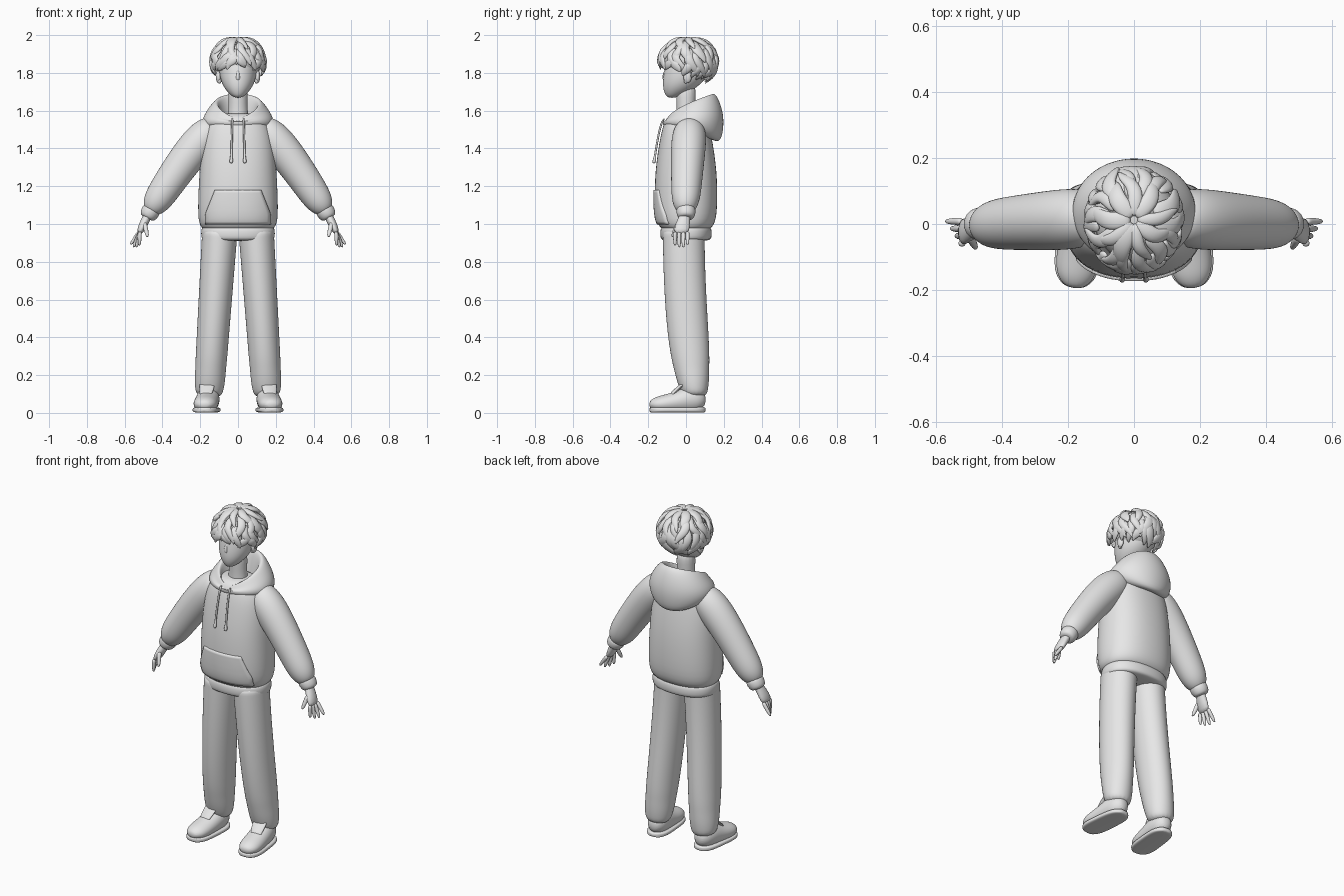
import bpy, bmesh, math, random
from mathutils import Vector, Matrix

if "Cube" in bpy.data.objects:
    bpy.data.objects.remove(bpy.data.objects["Cube"])
random.seed(4)
ACROSS, UPWARD = Vector((0, 1, 0)), Vector((0, 0, 1))

grey = bpy.data.materials.new("plain_grey")
grey.use_nodes = True
grey.diffuse_color = (0.8, 0.8, 0.8, 1)
shader = grey.node_tree.nodes["Principled BSDF"]
shader.inputs["Base Color"].default_value = grey.diffuse_color


def sample(steps, rule):
    """Evaluate a rule at even steps from start to end."""
    return [rule(step / steps) for step in range(steps + 1)]


def skin(bm, rings, caps=True):
    """Join closed rings of points into a surface."""
    rows = [[bm.verts.new(point) for point in ring] for ring in rings]
    for lower, upper in zip(rows, rows[1:]):
        for i in range(len(lower)):
            bm.faces.new((lower[i - 1], lower[i], upper[i], upper[i - 1]))
    if caps:
        bm.faces.new(rows[0])
        bm.faces.new(rows[-1])


def loft(bm, rows, ref=ACROSS, sides=16, power=2):
    """Each row holds x, y, z, half width and half depth along ref."""
    centres = [Vector(row[:3]) for row in rows]
    last = len(rows) - 1
    rings = []
    for k, (*_, width, depth) in enumerate(rows):
        tangent = centres[min(k + 1, last)] - centres[max(k - 1, 0)]
        side = ref.cross(tangent).normalized()
        ring = []
        for i in range(sides):
            angle = math.tau * (i + 0.5) / sides
            c, s = (math.copysign(abs(value) ** (2 / power), value)
                    for value in (math.cos(angle), math.sin(angle)))
            point = centres[k] + side * c * width + ref * s * depth
            point.z = max(point.z, 0)
            ring.append(point)
        rings.append(ring)
    skin(bm, rings)


def ball(bm, centre, size):
    place = Matrix.Translation(centre) @ Matrix.Diagonal((*size, 1))
    bmesh.ops.create_uvsphere(bm, u_segments=20, v_segments=14, radius=1, matrix=place)


def finish(name, bm, mirror=False, subdivide=2):
    """Turn the bmesh into a smooth grey object."""
    bmesh.ops.recalc_face_normals(bm, faces=bm.faces)
    mesh = bpy.data.meshes.new(name)
    bm.to_mesh(mesh)
    bm.free()
    mesh.materials.append(grey)
    for face in mesh.polygons:
        face.use_smooth = True
    ob = bpy.data.objects.new(name, mesh)
    bpy.context.collection.objects.link(ob)
    if mirror:
        ob.modifiers.new("mirror", 'MIRROR').use_mirror_merge = False
    if subdivide:
        smooth = ob.modifiers.new("smooth", 'SUBSURF')
        smooth.levels = smooth.render_levels = subdivide
    return ob


def part(name, rows, mirror=False, **options):
    bm = bmesh.new()
    loft(bm, rows, **options)
    return finish(name, bm, mirror)


def stack(*levels):
    """Centred rows from height, half width and half depth."""
    return [(0, 0, height, width, depth) for height, width, depth in levels]


# Sweater body and hem
body = part("sweater_body", stack(
    (.96, .17, .11), (.98, .2, .14), (1.03, .22, .17), (1.25, .21, .17), (1.4, .2, .15),
    (1.5, .18, .13), (1.56, .14, .11), (1.59, .08, .07)), power=2.3)
part("hem_band", stack(
    (.91, .18, .12), (.92, .2, .14), (.98, .2, .14), (.99, .18, .12)), power=2.3)

# Front pouch pocket laid on the body
bm = bmesh.new()
bmesh.ops.create_grid(bm, x_segments=16, y_segments=12, size=1)
for v in bm.verts:
    flare = min(1, (1 - v.co.y) * .7)
    v.co = (v.co.x * (.12 + .05 * flare), -.4, 1.09 + v.co.y * .09)
pocket = finish("pouch_pocket", bm, subdivide=0)
wrap = pocket.modifiers.new("wrap", 'SHRINKWRAP')
wrap.target, wrap.wrap_method, wrap.use_project_y = body, 'PROJECT', True
thick = pocket.modifiers.new("thick", 'SOLIDIFY')
thick.thickness, thick.offset = .016, 0


# Hood: a collar that deepens into a bag at the back
def hood_section(turn):
    s, c = math.sin(turn * math.tau), math.cos(turn * math.tau)
    back = (1 - c) / 2
    rim = 1.56 + .135 * back ** .6
    section = ((.065, 1.47), (.09, rim - .06), (.105, rim - .01), (.12, rim),
               (.15, rim - .03), (.19, 1.55 + back * .03), (.188, 1.53 - back * .03),
               (.16, 1.52 - back ** 2 * .1), (.09, 1.46))
    return [Vector((r * s, r * .2 - c * r * (1.35 - r * 2.6), height)) for r, height in section]


bm = bmesh.new()
skin(bm, sample(28, hood_section), caps=False)
bmesh.ops.remove_doubles(bm, verts=bm.verts, dist=.0001)
finish("hood", bm)


# Drawstrings with thick tips
def string_row(u):
    radius = .01 if u > .9 else .006
    return .03 + u * .006, -.115 - .055 * u ** .6, 1.56 - u * .24, radius, radius


part("drawstrings", sample(12, string_row), True, sides=8)


# Sleeves: tapering, closed at the shoulder and gathered at the wrist
def sleeve_row(u):
    radius = (.107 - u * .03) * (1 - .3 * (1 - u) ** 8) * (1 - .5 * u ** 16)
    height = 1.5 - u * .44 + .04 * math.sin(math.pi * u ** .7)
    return .12 + u * .35, .02 - u * .024, height, radius, radius * .97


part("sleeves", sample(14, sleeve_row), True)
part("sleeve_cuffs", [(.45, 0, 1.09, .045, .047), (.46, 0, 1.07, .052, .053),
                      (.48, 0, 1.04, .046, .048), (.485, 0, 1.03, .03, .03)], True)

# Hands: palm, then four fingers and a thumb
bm = bmesh.new()
loft(bm, [(.465, 0, 1.07, .024, .03), (.485, -.01, 1.03, .023, .032),
          (.505, -.02, .99, .024, .042), (.525, -.026, .945, .015, .042)], sides=12)


def digit(root, tip, radius):
    root, tip = Vector(root), Vector(tip)
    loft(bm, sample(4, lambda u: (*root.lerp(tip, u), *[radius * (1 - .45 * u ** 3)] * 2)), sides=8)


for k, reach in enumerate((.07, .085, .085, .075)):
    across = .008 - k * .022
    digit((.52, across, .96), (.57 - k * .016, across, .96 - reach), .012)
digit((.497, -.04, 1.01), (.478, -.073, .93), .014)
finish("hands", bm, True, 1)


# Trousers: straight legs sweeping back, gathered at the ankles
def leg_row(u):
    fold = .004 * math.sin(u * 60) if u > .8 else 0
    return (.095 + u * .06, .06 * u ** 2 - .012, .98 - u * .9,
            .096 - u * .014 - .015 * u ** 20 + fold, .113 - .05 * u ** 6 + fold)


part("trouser_legs", sample(18, leg_row), True)


# Shoes: uppers, tongues and soles share one toed-out outline
def shoe_outline(u):
    v = .02 + u * .96
    rounding = (1 - abs(v * 2 - 1) ** 4) ** .5
    return .18 - u * .03, -.195 + u * .3, rounding


def upper_row(u):
    x, y, rounding = shoe_outline(u)
    height = .045 + .026 * min(1, u * 1.5) ** 2
    return x, y, height, rounding * (.068 - u * .006), height * rounding


def sole_row(u):
    x, y, rounding = shoe_outline(u)
    return x, y, .016, rounding * (.073 - u * .006), .015


bm = bmesh.new()
loft(bm, sample(10, upper_row), ref=UPWARD)
loft(bm, sample(4, lambda u: (.172 - u * .01, u * .075 - .085, .09 + u * .07,
                              .03 + .012 * math.sin(u * 2), .014)), ref=UPWARD, sides=12)
finish("shoe_uppers", bm, True)
part("shoe_soles", sample(10, sole_row), True, ref=UPWARD, power=4)


# Neck, head and face
def head_row(u):
    width = .102 * (1 - .8 * (1 - u) ** 5) * (1.05 - u ** 6) ** .5
    return 0, .015 - .09 * (1 - u) ** 3, 1.667 + u * .293, width, width * 1.2


part("neck", stack((1.48, .07, .06), (1.56, .055, .05), (1.64, .05, .05), (1.75, .055, .06)))
part("head", sample(10, head_row))
part("nose", sample(4, lambda u: (0, -.1 - .014 * math.sin(u * 2.2), 1.82 - u * .06,
                                  .007 + u * .007, .012)), sides=10)
bm = bmesh.new()
for height, width in ((1.727, .022), (1.715, .018)):
    ball(bm, (0, -.102, height), (width, .01, .005))
finish("lips", bm, subdivide=0)
bm = bmesh.new()
ball(bm, (.103, .008, 1.78), (.014, .022, .034))
ball(bm, (.098, 0, 1.757), (.01, .012, .014))
finish("ears", bm, True, 0)

# Hair: a cap under overlapping tapered curls
crown = Vector((0, .012, 1.86))


def scalp_point(azimuth, polar, reach):
    spread = math.sin(polar) * reach
    return crown + Vector((.138 * spread * math.sin(azimuth),
                           -.15 * spread * math.cos(azimuth),
                           .126 * reach * math.cos(polar)))


bm = bmesh.new()
ball(bm, (0, .026, 1.865), (.125, .14, .113))
finish("hair_cap", bm, subdivide=0)

bm = bmesh.new()
for count, start, stop in ((9, 4, 65), (14, 28, 98), (17, 55, 125), (19, 82, 150)):
    for k in range(count):
        azimuth = math.tau * (k + random.uniform(.25, .75)) / count
        back = (1 - math.cos(azimuth)) / 2
        end = min(stop, 104 + back * 40) + random.uniform(-5, 5)
        begin = min(start, end - 35)
        sway = random.uniform(.08, .2) * random.choice((-1, 1))
        flick = random.uniform(.03, .16)
        breadth = random.uniform(.022, .032)

        def curl_row(u):
            bend = sway * math.sin(u * 5) * (u + .5)
            reach = .97 + .05 * math.sin(math.pi * u) + flick * u ** 3
            polar = math.radians(begin + (end - begin) * u)
            taper = .1 + .9 * math.sin(math.pi * (.15 + u * .85)) ** .7 if u < 1 else .1
            return (*scalp_point(azimuth + bend, polar, reach), breadth * taper, .014 * taper)

        rows = sample(6, curl_row)
        outward = (Vector(rows[3][:3]) - crown).normalized()
        loft(bm, rows, ref=outward, sides=8)
finish("hair_curls", bm, subdivide=1)
